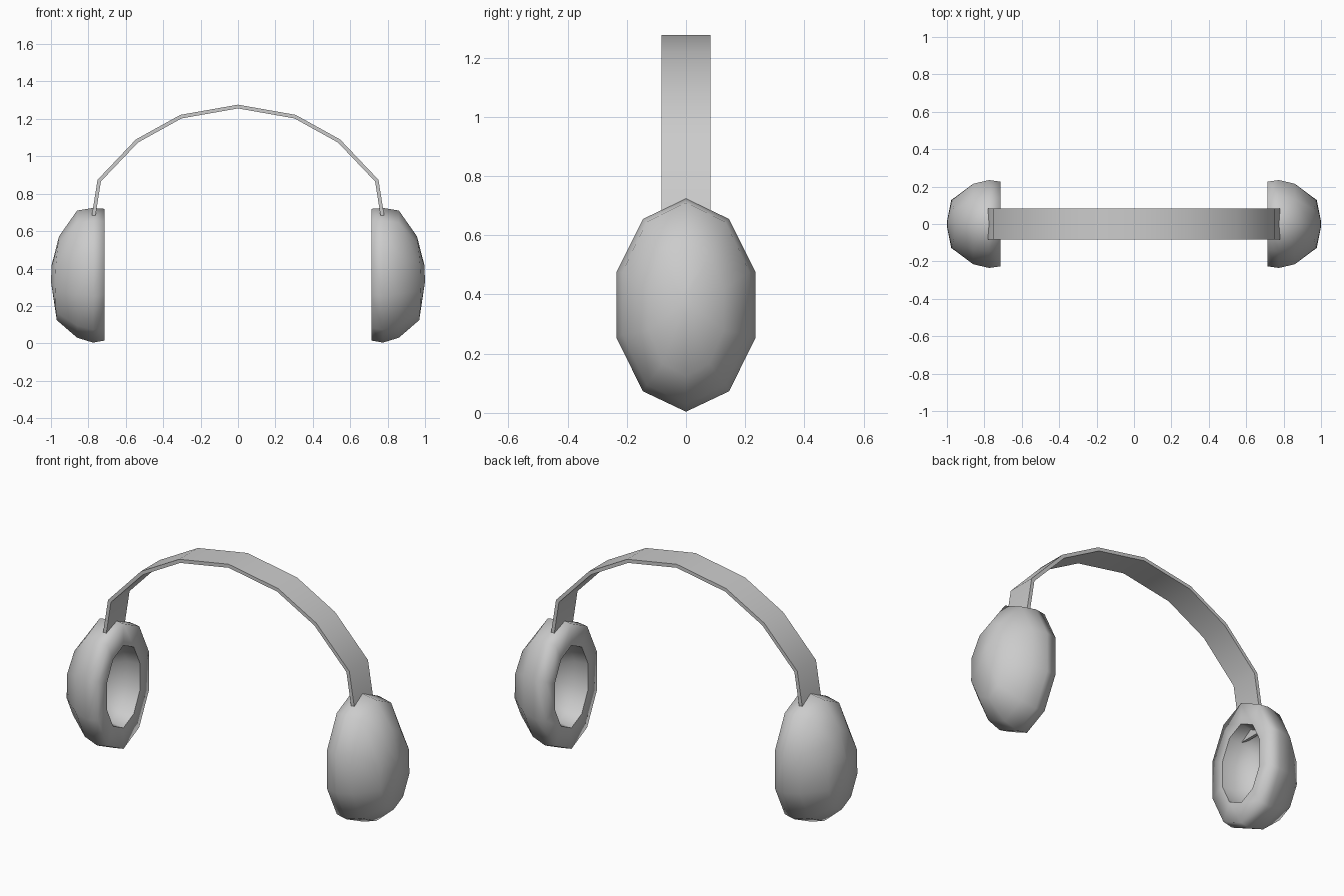
import bpy, bmesh
from math import sin, cos, pi
from mathutils import Vector

if "Cube" in bpy.data.objects:
    bpy.data.objects.remove(bpy.data.objects["Cube"])

SIDES = 10


def make_object(name, bm):
    bmesh.ops.recalc_face_normals(bm, faces=bm.faces)
    for f in bm.faces:
        f.smooth = True
    mesh = bpy.data.meshes.new(name)
    bm.to_mesh(mesh)
    bm.free()
    ob = bpy.data.objects.new(name, mesh)
    bpy.context.collection.objects.link(ob)
    return ob


# Ear cup rings, outer cap to cavity floor: x, centre z, half height, half width, top tilt, side bulge
CUP = [
    (0.998, 0.375, 0.045, 0.022, -0.002, 0.0),
    (0.963, 0.348, 0.224, 0.134, -0.006, 0.014),
    (0.860, 0.370, 0.340, 0.226, 0.0, 0.0),
    (0.775, 0.364, 0.360, 0.247, 0.0, 0.0),
    (0.713, 0.367, 0.352, 0.238, 0.0, 0.0),
    (0.713, 0.365, 0.232, 0.156, 0.0, 0.0),   # cavity rim
    (0.790, 0.365, 0.220, 0.148, 0.0, 0.0),
    (0.860, 0.365, 0.165, 0.110, 0.0, 0.0),
    (0.895, 0.365, 0.075, 0.050, 0.0, 0.0),
]
RIM = 5


def ear_cup(name, side):
    bm = bmesh.new()
    rings = []
    for x, zc, hz, hy, tilt, bulge in CUP:
        ring = []
        for i in range(SIDES):
            a = 2 * pi * i / SIDES
            px = x + tilt * cos(a) + bulge * sin(a) ** 2
            ring.append(bm.verts.new((side * px, hy * sin(a), zc + hz * cos(a))))
        rings.append(ring)
    for r0, r1 in zip(rings, rings[1:]):
        for i in range(SIDES):
            j = (i + 1) % SIDES
            bm.faces.new((r0[i], r0[j], r1[j], r1[i]))
    bm.faces.new(rings[0])
    bm.faces.new(rings[-1])
    # crisp edge around the cavity opening
    rim = set(rings[RIM])
    for e in bm.edges:
        if e.verts[0] in rim and e.verts[1] in rim:
            e.smooth = False
    return make_object(name, bm)


ear_cup("right_ear_cup", 1)
ear_cup("left_ear_cup", -1)

# Headband: flat strip following a faceted arch, ends buried in the cups
half = [(0.305, 1.212), (0.54, 1.082), (0.742, 0.87), (0.793, 0.55)]
path = [Vector((-x, z)) for x, z in reversed(half)] + [Vector((0, 1.266))] + [Vector(p) for p in half]
T, W = 0.010, 0.083

bm = bmesh.new()
sections = []
for i, p in enumerate(path):
    d = (path[min(i + 1, len(path) - 1)] - p).normalized() if i < len(path) - 1 else Vector((0, 0))
    if i > 0:
        d = d + (p - path[i - 1]).normalized()
    d.normalize()
    n = Vector((-d.y, d.x)) * T
    sections.append([bm.verts.new((p.x + s * n.x, y, p.y + s * n.y))
                     for s, y in ((1, -W), (1, W), (-1, W), (-1, -W))])
for s0, s1 in zip(sections, sections[1:]):
    for i in range(4):
        j = (i + 1) % 4
        bm.faces.new((s0[i], s0[j], s1[j], s1[i]))
bm.faces.new(sections[0])
bm.faces.new(sections[-1])
bm.normal_update()
bmesh.ops.recalc_face_normals(bm, faces=bm.faces)
for e in bm.edges:
    if e.calc_face_angle(0) > 1.0:
        e.smooth = False
make_object("headband", bm)
